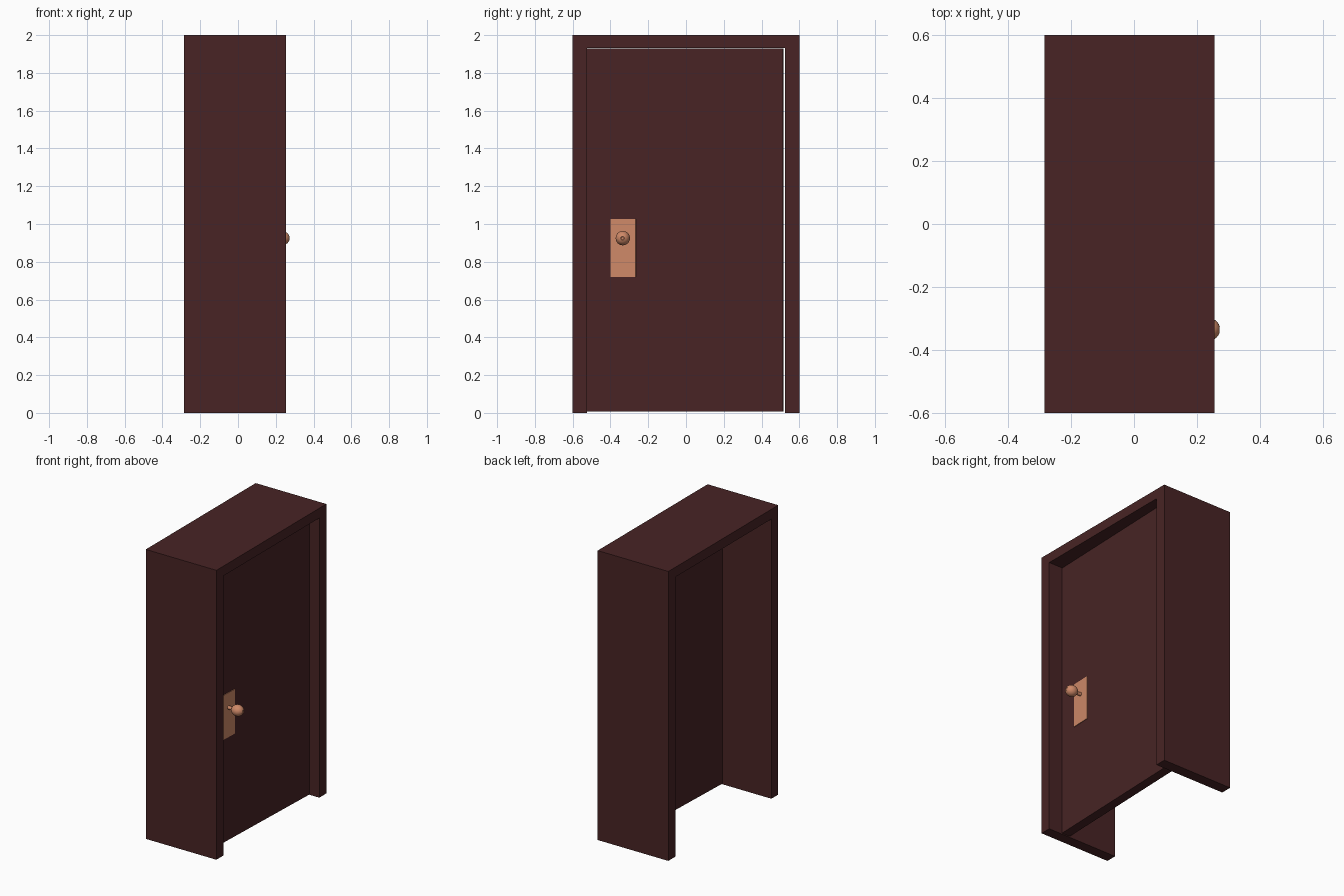
import bpy, bmesh, math
from mathutils import Matrix, Vector

if "Cube" in bpy.data.objects:
    bpy.data.objects.remove(bpy.data.objects["Cube"])


def material(name, rgb):
    m = bpy.data.materials.new(name)
    m.diffuse_color = (*rgb, 1.0)
    m.use_nodes = True
    m.node_tree.nodes["Principled BSDF"].inputs["Base Color"].default_value = m.diffuse_color
    return m


WOOD = material("dark red wood", (0.065, 0.0175, 0.018))
COPPER = material("copper", (0.62, 0.25, 0.138))


def finish(name, bm, mat, matrix=Matrix()):
    bmesh.ops.recalc_face_normals(bm, faces=bm.faces)
    me = bpy.data.meshes.new(name)
    bm.to_mesh(me)
    bm.free()
    me.materials.append(mat)
    ob = bpy.data.objects.new(name, me)
    ob.matrix_world = matrix
    bpy.context.collection.objects.link(ob)
    return ob


def box(name, lo, hi, mat, matrix=Matrix()):
    lo, hi = Vector(lo), Vector(hi)
    bm = bmesh.new()
    bmesh.ops.create_cube(bm, size=1.0)
    for v in bm.verts:
        v.co = (lo + hi) / 2 + v.co * (hi - lo)
    return finish(name, bm, mat, matrix)


# Deep door frame: an upside-down U profile extruded along x
bm = bmesh.new()
profile = [(-0.6, 0), (-0.6, 2), (0.6, 2), (0.6, 0),
           (0.523, 0), (0.523, 1.932), (-0.525, 1.932), (-0.525, 0)]
face = bm.faces.new([bm.verts.new((-0.285, y, z)) for y, z in profile])
ext = bmesh.ops.extrude_face_region(bm, geom=[face])
bmesh.ops.translate(bm, vec=(0.54, 0, 0),
                    verts=[g for g in ext["geom"] if isinstance(g, bmesh.types.BMVert)])
finish("door_frame", bm, WOOD)

# Door leaf, very slightly ajar; door parts use its local frame
LEAF = Matrix.Translation((0.136, -0.005, 0)) @ Matrix.Rotation(-0.035, 4, 'Z')
T = 0.032
box("door_leaf", (-T, -0.52, 0.007), (T, 0.52, 1.93), WOOD, LEAF)

# Lock plate
box("lock_plate", (T - 0.002, -0.393, 0.72), (T + 0.004, -0.26, 1.027), COPPER, LEAF)

# Round knob with stem and small central dimple, lathed around x
KX, R, RX = 0.089 + T - 0.014, 0.038, 0.042
path = [(T, 0.0), (T, 0.012), (KX - RX * 0.94, 0.012)]
for i in range(2, 12):
    a = math.pi * (1 - i / 12)
    path.append((KX + RX * math.cos(a), R * math.sin(a)))
path += [(KX + RX * 0.9, 0.007), (KX + RX * 0.9, 0.0)]
bm = bmesh.new()
vs = [bm.verts.new((x, r, 0)) for x, r in path]
es = [bm.edges.new(p) for p in zip(vs, vs[1:])]
bmesh.ops.spin(bm, geom=vs + es, cent=(0, 0, 0), axis=(1, 0, 0),
               angle=2 * math.pi, steps=24)
bmesh.ops.remove_doubles(bm, verts=bm.verts, dist=1e-5)
knob = finish("door_knob", bm, COPPER, LEAF @ Matrix.Translation((0, -0.326, 0.925)))
bpy.context.view_layer.objects.active = knob
knob.select_set(True)
bpy.ops.object.shade_smooth_by_angle(angle=math.radians(35))
